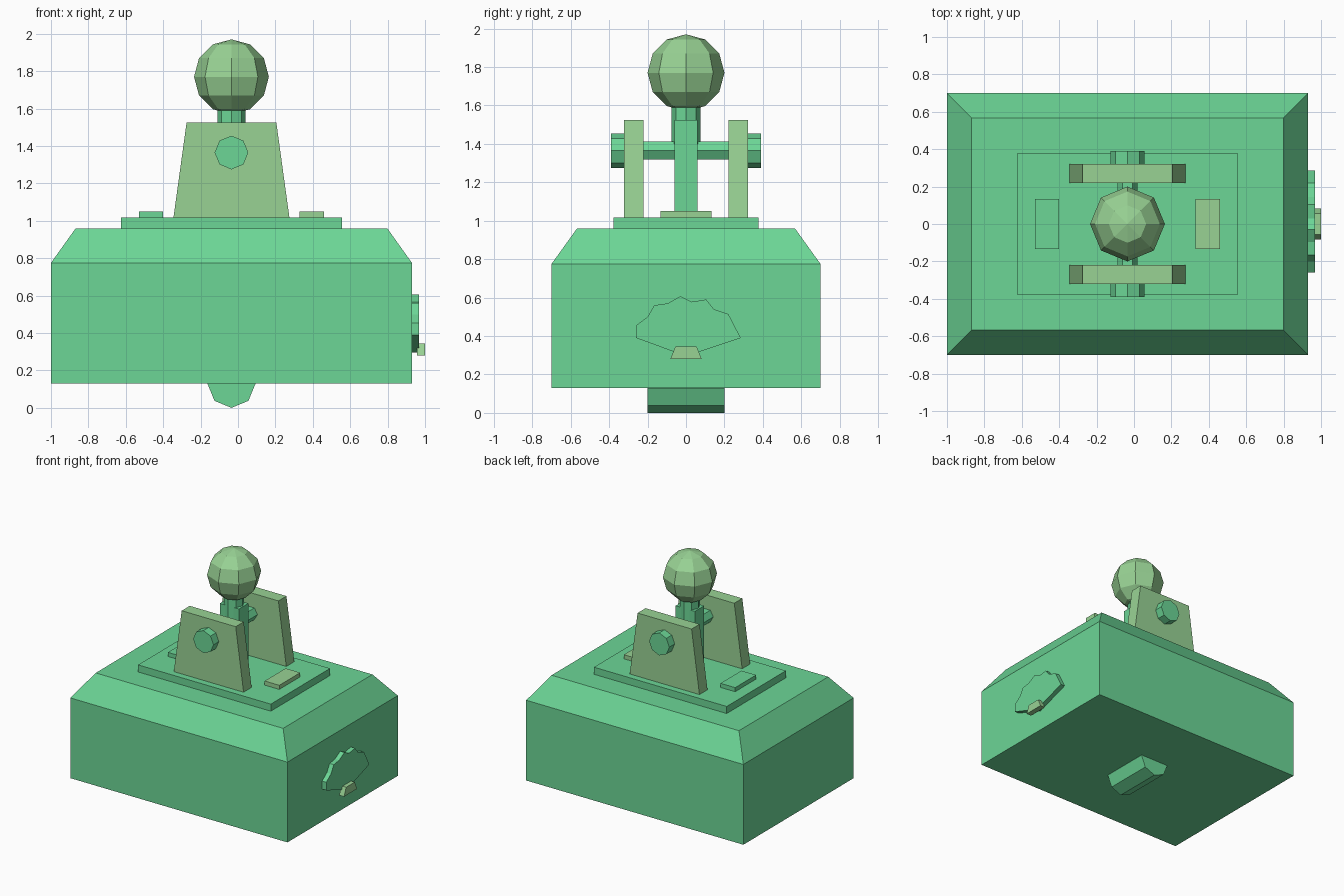
import bpy, bmesh, math
from mathutils import Matrix, Vector

if "Cube" in bpy.data.objects:
    bpy.data.objects.remove(bpy.data.objects["Cube"])

CX = -0.035  # centre line of the body


def material(name, rgb):
    m = bpy.data.materials.new(name)
    m.diffuse_color = (*rgb, 1)
    m.use_nodes = True
    m.node_tree.nodes["Principled BSDF"].inputs["Base Color"].default_value = m.diffuse_color
    return m


GREEN = material("mint green", (0.150, 0.672, 0.305))
PALE = material("pale green", (0.314, 0.644, 0.296))


def finish(name, bm, mat):
    bmesh.ops.recalc_face_normals(bm, faces=bm.faces)
    me = bpy.data.meshes.new(name)
    bm.to_mesh(me)
    bm.free()
    me.materials.append(mat)
    ob = bpy.data.objects.new(name, me)
    bpy.context.collection.objects.link(ob)
    return ob


def prism(name, pts, axis, lo, hi, mat):
    """Extrude a 2D outline along an axis; pts are the other two coordinates in order."""
    bm = bmesh.new()

    def place(p, d):
        c = list(p)
        c.insert("xyz".index(axis), d)
        return bm.verts.new(c)
    a = [place(p, lo) for p in pts]
    b = [place(p, hi) for p in pts]
    bm.faces.new(a)
    bm.faces.new(b[::-1])
    for i in range(len(pts)):
        j = (i + 1) % len(pts)
        bm.faces.new((a[i], a[j], b[j], b[i]))
    return finish(name, bm, mat)


def box(name, x0, x1, y, z0, z1, mat):
    return prism(name, [(x0, -y), (x1, -y), (x1, y), (x0, y)], "z", z0, z1, mat)


def ngon(n, r, c):
    return [(c[0] + r * math.cos(2 * math.pi * i / n),
             c[1] + r * math.sin(2 * math.pi * i / n)) for i in range(n)]


# Body: box with a sloped upper rim
bm = bmesh.new()
rings = [[bm.verts.new((CX + sx * x, sy * y, z)) for sx, sy in ((-1, -1), (1, -1), (1, 1), (-1, 1))]
         for x, y, z in ((0.965, 0.70, 0.13), (0.965, 0.70, 0.775), (0.833, 0.567, 0.96))]
bm.faces.new(rings[0])
bm.faces.new(rings[2])
for a, b in zip(rings, rings[1:]):
    for i in range(4):
        j = (i + 1) % 4
        bm.faces.new((a[i], a[j], b[j], b[i]))
finish("body", bm, GREEN)

# Top plate with its two pads
box("top_plate", CX - 0.59, CX + 0.59, 0.376, 0.96, 1.017, GREEN)
box("left_pad", -0.53, -0.40, 0.133, 1.017, 1.05, GREEN)
box("right_pad", 0.33, 0.46, 0.133, 1.017, 1.05, PALE)

# Tapered brackets and axle caps, front and back
bracket = [(CX - 0.31, 1.017), (CX + 0.31, 1.017), (CX + 0.24, 1.525), (CX - 0.24, 1.525)]
for side, s in (("front", -1), ("back", 1)):
    prism(side + "_bracket", bracket, "y", s * 0.22, s * 0.322, PALE)
    prism(side + "_axle_cap", ngon(8, 0.09, (CX, 1.365)), "y", s * 0.31, s * 0.39, GREEN)
prism("axle", ngon(6, 0.054, (CX, 1.365)), "y", -0.32, 0.32, GREEN)

# Lever: blade, neck and round knob
box("lever_blade", CX - 0.085, CX + 0.085, 0.06, 1.017, 1.525, GREEN)
prism("lever_neck", ngon(8, 0.075, (CX, 0)), "z", 1.40, 1.62, GREEN)
bm = bmesh.new()
bmesh.ops.create_uvsphere(bm, u_segments=8, v_segments=6, radius=0.2,
                          matrix=Matrix.Translation(Vector((CX, 0, 1.77))))
finish("knob", bm, PALE)

# Foot under the body
prism("foot", ngon(8, 0.128, (CX, 0.128)), "y", -0.2, 0.2, GREEN)

# Scalloped leaf badge with stem on the right side
leaf = [(-.26, .39), (-.26, .455), (-.2, .50), (-.165, .56), (-.095, .57), (-.03, .607),
        (.03, .578), (.105, .59), (.145, .54), (.22, .515), (.285, .39), (0, .295)]
prism("leaf_badge", leaf, "x", 0.92, 0.967, GREEN)
prism("leaf_stem", [(-.082, .28), (.082, .28), (.055, .345), (-.055, .345)], "x", 0.957, 1.0, PALE)
